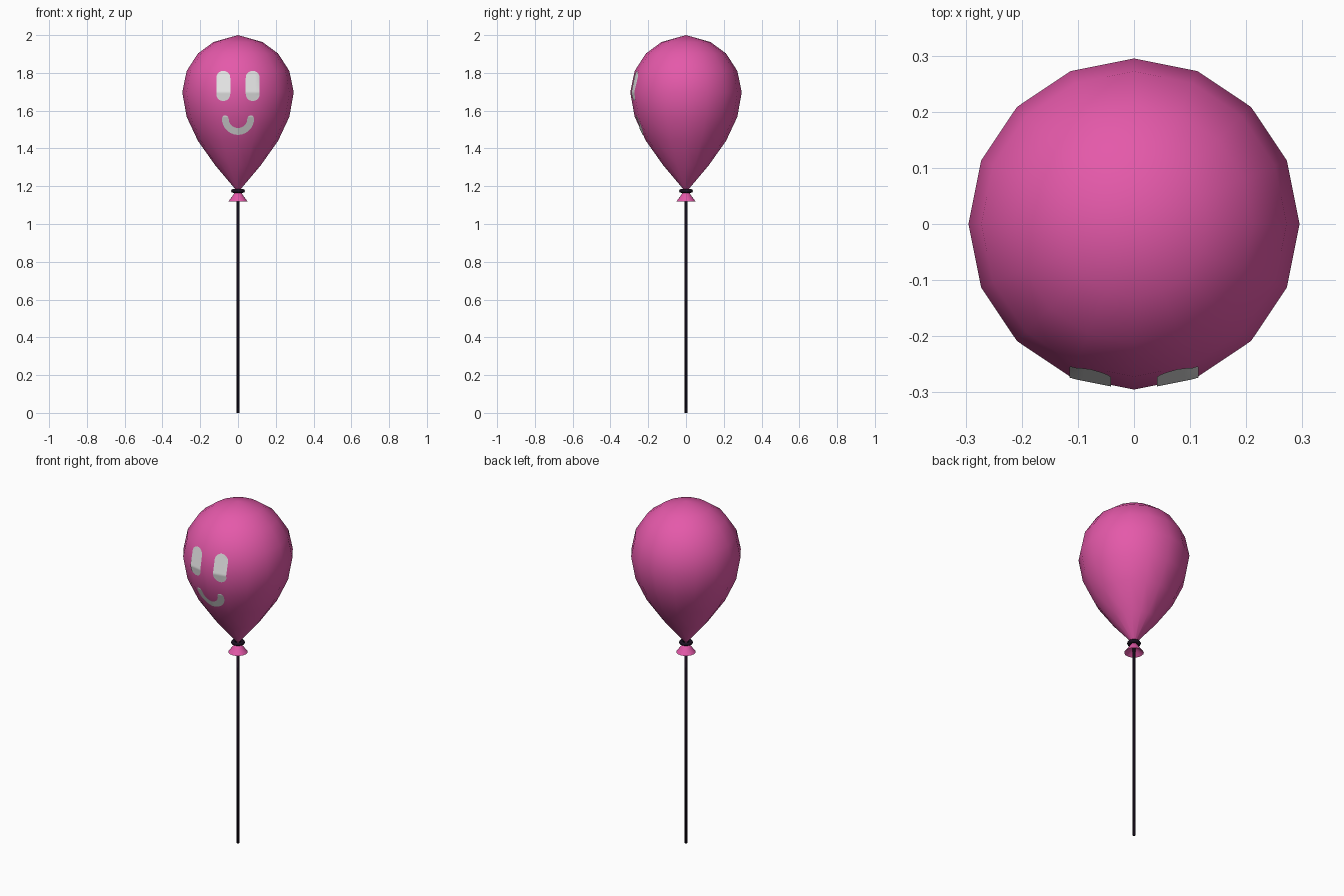
import bpy, bmesh, math
from mathutils import Vector
from mathutils.bvhtree import BVHTree

if "Cube" in bpy.data.objects:
    bpy.data.objects.remove(bpy.data.objects["Cube"])


def material(name, rgb):
    m = bpy.data.materials.new(name)
    m.diffuse_color = (*rgb, 1)
    m.use_nodes = True
    m.node_tree.nodes["Principled BSDF"].inputs["Base Color"].default_value = m.diffuse_color
    return m


PINK = material("balloon pink", (0.78, 0.10, 0.40))
WHITE = material("face white", (0.80, 0.80, 0.80))
DARK = material("string black", (0.010, 0.005, 0.014))


def finish(bm, name, mat, recalc=True):
    if recalc:
        bmesh.ops.recalc_face_normals(bm, faces=bm.faces)
    me = bpy.data.meshes.new(name)
    bm.to_mesh(me)
    me.materials.append(mat)
    for p in me.polygons:
        p.use_smooth = True
    ob = bpy.data.objects.new(name, me)
    bpy.context.collection.objects.link(ob)
    return ob


def lathe(profile, sides, closed=False):
    """Spin (radius, z) points about z; radius 0 makes a pole."""
    bm = bmesh.new()
    rings = []
    for r, z in profile:
        n = 1 if r == 0 else sides
        rings.append([bm.verts.new((r * math.cos(2 * math.pi * i / sides),
                                    r * math.sin(2 * math.pi * i / sides), z)) for i in range(n)])
    pairs = list(zip(rings, rings[1:]))
    if closed:
        pairs.append((rings[-1], rings[0]))
    for a, b in pairs:
        for i in range(sides):
            j = (i + 1) % sides
            quad = [a[i % len(a)], a[j % len(a)], b[j % len(b)], b[i % len(b)]]
            bm.faces.new(list(dict.fromkeys(quad)))
    return bm


# Balloon body
body = lathe([(0, 2.0), (0.13, 1.963), (0.212, 1.903), (0.272, 1.81), (0.295, 1.697),
              (0.272, 1.568), (0.212, 1.44), (0.12, 1.31), (0.012, 1.182), (0, 1.172)], 16)
finish(body, "balloon_body", PINK)
surface = BVHTree.FromBMesh(body)

# Flared knot skirt with a hollow underside
skirt = lathe([(0, 1.178), (0.014, 1.172), (0.03, 1.147), (0.052, 1.118), (0.022, 1.142), (0, 1.15)], 16)
knot = finish(skirt, "knot_skirt", PINK)
bpy.context.view_layer.objects.active = knot
knot.select_set(True)
bpy.ops.object.shade_smooth_by_angle(angle=math.radians(50))

# Tie ring and string
ring = [(0.026 + 0.011 * math.cos(k * math.pi / 4), 1.175 + 0.010 * math.sin(k * math.pi / 4))
        for k in range(8)]
finish(lathe(ring, 16, closed=True), "tie_ring", DARK)
finish(lathe([(0, 0), (0.007, 0), (0.007, 1.17), (0, 1.17)], 8), "string", DARK)


# Painted strokes: round-ended strips laid onto the balloon front
def stroke(name, path, length, w, rows=40, cols=6):
    """path(s) gives (point, across) in x,z for distance s along the stroke."""
    bm = bmesh.new()
    grid = []
    for k in range(rows + 1):
        s = -w + (length + 2 * w) * (0.5 - 0.5 * math.cos(math.pi * k / rows))
        d = max(-s, s - length, 0)
        half = max(math.sqrt(max(w * w - d * d, 0)), 0.001)
        p, across = path(s)
        row = []
        for c in range(cols + 1):
            q = p + across * half * (2 * c / cols - 1)
            hit = surface.ray_cast(Vector((q.x, -1, q.y)), Vector((0, 1, 0)))[0]
            row.append(bm.verts.new(hit + Vector((0, -0.003, 0))))
        grid.append(row)
    for a, b in zip(grid, grid[1:]):
        for i in range(cols):
            bm.faces.new((a[i], a[i + 1], b[i + 1], b[i]))
    bm.normal_update()
    if sum(f.normal.y for f in bm.faces) > 0:
        bmesh.ops.reverse_faces(bm, faces=bm.faces)
    finish(bm, name, WHITE, recalc=False)


for side, x in (("left", -0.078), ("right", 0.078)):
    stroke(side + "_eye", lambda s, x=x: (Vector((x, 1.688 + s)), Vector((1, 0))), 0.086, 0.037)

R = 0.067


def smile(s):
    a = math.pi + s / R
    out = Vector((math.cos(a), math.sin(a)))
    return Vector((0, 1.557)) + out * R, out


stroke("mouth", smile, math.pi * R, 0.018)
